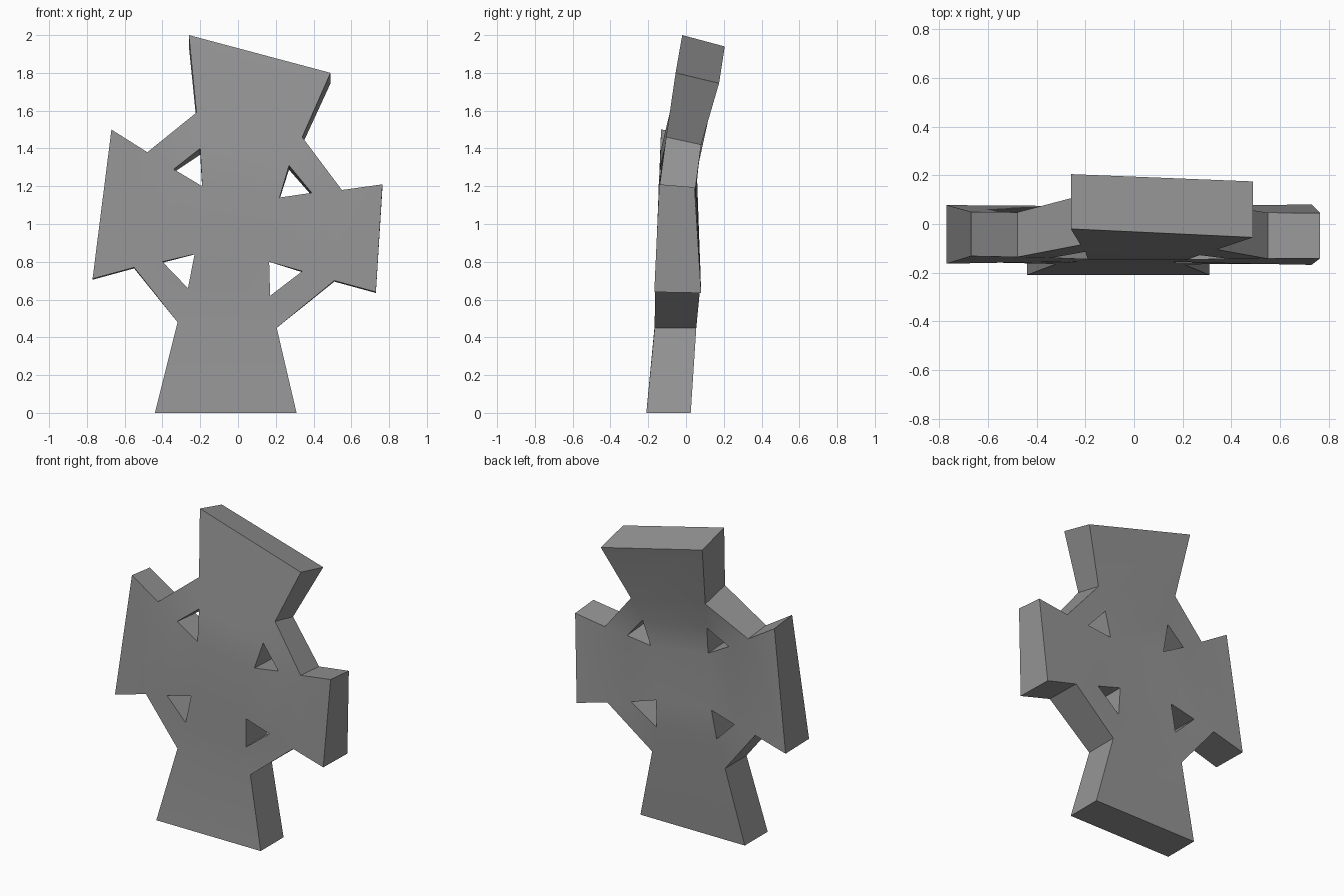
import bpy
import bmesh
import math

cube = bpy.data.objects.get("Cube")
if cube:
    bpy.data.objects.remove(cube, do_unlink=True)

# Weathered stone material
stone = bpy.data.materials.new("grey_stone")
stone.use_nodes = True
colour = (0.3, 0.3, 0.3, 1)
stone.diffuse_color = colour
stone.node_tree.nodes["Principled BSDF"].inputs["Base Color"].default_value = colour

# Lean of the slab: height, front depth, back depth, drop of the back edge
shaft_lean = [(0, -.21, .025, 0), (.46, -.165, .055, 0), (.8, -.155, .07, 0),
              (1.2, -.145, .045, .01), (1.46, -.105, .08, .04),
              (1.8, -.055, .175, .055), (2, -.02, .205, .06)]
arm_lean = [(.64, -.168, .08, .005), (.8, -.157, .075, .005),
            (1.2, -.142, .045, .015), (1.5, -.132, .05, .02)]

# Outlines of the shaft, from foot to head, and of each arm, from root to tip
shaft_sides = {
    "left": [(-.44, 0), (-.32, .48), (-.265, .66), (-.23, .84),
             (-.19, 1.2), (-.2, 1.4), (-.22, 1.59), (-.26, 2)],
    "right": [(.31, 0), (.205, .45), (.17, .62), (.165, .8),
              (.22, 1.14), (.27, 1.31), (.34, 1.46), (.49, 1.8)],
}
arm_edges = {
    "left": ([(-.34, 1.29), (-.48, 1.38), (-.67, 1.5)],
             [(-.4, .8), (-.55, .77), (-.77, .71)]),
    "right": ([(.39, 1.165), (.55, 1.18), (.765, 1.21)],
              [(.34, .75), (.51, .7), (.73, .64)]),
}


def lean_at(table, height):
    """Interpolate front depth, back depth and drop at a height."""
    height = min(max(height, table[0][0]), table[-1][0])
    for low, high in zip(table, table[1:]):
        if height <= high[0]:
            t = (height - low[0]) / (high[0] - low[0])
            return [a + (b - a) * t for a, b in zip(low[1:], high[1:])]


bm = bmesh.new()


def add_points(outline, table):
    """Make a front and back vertex for every outline point."""
    pairs = []
    for x, z in outline:
        front, back, drop = lean_at(table, z)
        pairs.append((bm.verts.new((x, front, z)),
                      bm.verts.new((x, back, max(z - drop, 0)))))
    return pairs


shaft = {side: add_points(line, shaft_lean) for side, line in shaft_sides.items()}
cells = []

# Shaft
left, right = shaft["left"], shaft["right"]
for i in range(len(left) - 1):
    cells.append((left[i], right[i], right[i + 1], left[i + 1]))

# Arms, and the ring segments that join them to the shaft
for side, (upper_line, lower_line) in arm_edges.items():
    post = shaft[side]
    upper = add_points(upper_line, arm_lean)
    lower = add_points(lower_line, arm_lean)
    top, bottom = [post[4]] + upper, [post[3]] + lower
    for i in range(len(upper)):
        cells.append((bottom[i], bottom[i + 1], top[i + 1], top[i]))
    cells.append((post[5], upper[0], upper[1], post[6]))
    cells.append((post[2], lower[0], lower[1], post[1]))

# Front and back faces, then walls along every open edge
borders = {}
for cell in cells:
    bm.faces.new([p[0] for p in cell])
    bm.faces.new([p[1] for p in reversed(cell)])
    for a, b in zip(cell, cell[1:] + cell[:1]):
        borders.setdefault(frozenset((a, b)), []).append((a, b))
for uses in borders.values():
    if len(uses) == 1:
        a, b = uses[0]
        bm.faces.new((a[0], a[1], b[1], b[0]))
bmesh.ops.recalc_face_normals(bm, faces=bm.faces)

mesh = bpy.data.meshes.new("ringed_stone_cross")
bm.to_mesh(mesh)
bm.free()
mesh.materials.append(stone)
cross = bpy.data.objects.new("ringed_stone_cross", mesh)
bpy.context.collection.objects.link(cross)

# Soft faces with crisp rims
bpy.ops.object.select_all(action="DESELECT")
cross.select_set(True)
bpy.context.view_layer.objects.active = cross
bpy.ops.object.shade_smooth_by_angle(angle=math.radians(35))
